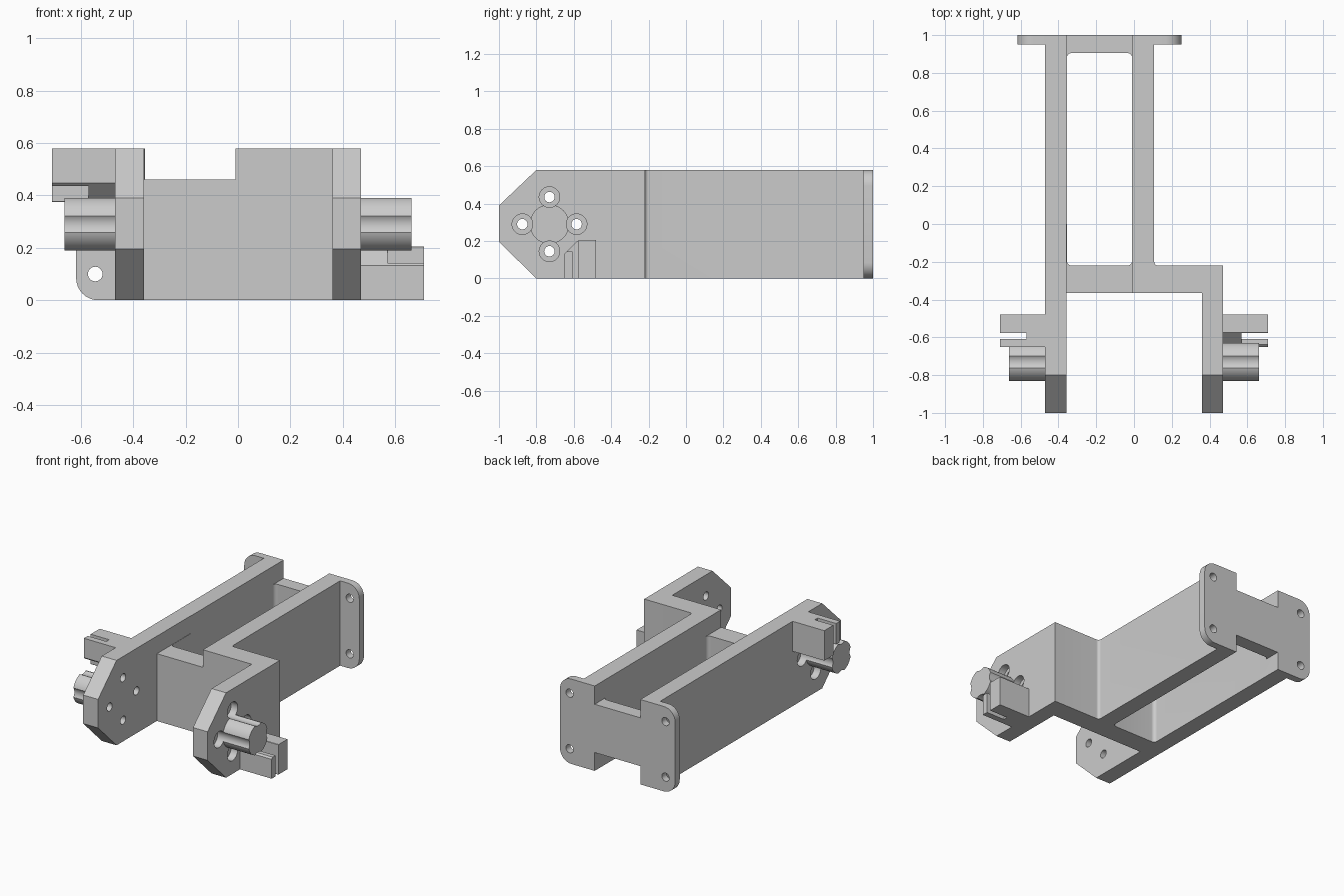
import bpy, bmesh, math
from mathutils import Vector

cube = bpy.data.objects.get("Cube")
if cube:
    bpy.data.objects.remove(cube, do_unlink=True)

grey = bpy.data.materials.new("plain grey")
grey.use_nodes = True
grey.diffuse_color = (0.6, 0.6, 0.6, 1)
grey.node_tree.nodes["Principled BSDF"].inputs["Base Color"].default_value = (0.6, 0.6, 0.6, 1)

H = 0.58            # overall height
MID = H / 2
HUB_Y = -0.73       # centre of the hub and its screw circle


def rounded(points):
    """Outline from (u, v, radius) corners, with arcs where radius > 0."""
    out = []
    for i, (u, v, r) in enumerate(points):
        p = Vector((u, v))
        if not r:
            out.append(p)
            continue
        a = (Vector(points[i - 1][:2]) - p).normalized()
        b = (Vector(points[(i + 1) % len(points)][:2]) - p).normalized()
        centre = p + (a + b) * r
        for k in range(9):
            t = k / 8 * math.pi / 2
            out.append(centre - b * r * math.cos(t) - a * r * math.sin(t))
    return out


def rect(u0, u1, v0, v1, r=0):
    return rounded([(u0, v0, r), (u1, v0, r), (u1, v1, r), (u0, v1, r)])


def circle(u, v, r, n=40):
    return [(u + r * math.cos(math.tau * k / n), v + r * math.sin(math.tau * k / n))
            for k in range(n)]


def prism(name, outline, axis, lo, hi):
    """Extrude a 2D outline along an axis."""
    place = {"x": lambda u, v, w: (w, u, v),
             "y": lambda u, v, w: (u, w, v),
             "z": lambda u, v, w: (u, v, w)}[axis]
    bm = bmesh.new()
    face = bm.faces.new([bm.verts.new(place(u, v, lo)) for u, v in outline])
    ext = bmesh.ops.extrude_face_region(bm, geom=[face])
    top = [g for g in ext["geom"] if isinstance(g, bmesh.types.BMVert)]
    bmesh.ops.translate(bm, verts=top, vec=place(0, 0, hi - lo))
    bmesh.ops.recalc_face_normals(bm, faces=bm.faces)
    mesh = bpy.data.meshes.new(name)
    bm.to_mesh(mesh)
    bm.free()
    mesh.materials.append(grey)
    obj = bpy.data.objects.new(name, mesh)
    bpy.context.collection.objects.link(obj)
    return obj


def combine(obj, cutter, operation="DIFFERENCE"):
    """Apply a boolean and remove the cutter."""
    mod = obj.modifiers.new("cut", "BOOLEAN")
    mod.operation, mod.solver, mod.object = operation, "EXACT", cutter
    bpy.context.view_layer.objects.active = obj
    bpy.ops.object.modifier_apply(modifier=mod.name)
    bpy.data.objects.remove(cutter, do_unlink=True)


# Frame: two long rails, cross wall and two ears from one plan outline
frame = prism("frame", rounded([
    (-0.47, -1, 0), (-0.358, -1, 0), (-0.358, -0.365, 0), (0.36, -0.365, 0),
    (0.36, -1, 0), (0.47, -1, 0), (0.47, -0.22, 0), (0.107, -0.22, 0.02),
    (0.107, 1, 0), (-0.47, 1, 0)]), "z", 0, H)
# Chamfered ear tips
combine(frame, prism("side_profile", [
    (-1, 0.195), (-0.8, 0), (1.1, 0), (1.1, H), (-0.8, H), (-1, 0.39)],
    "x", -1, 1), "INTERSECT")
# Window between the rails, and notches in the end walls
combine(frame, prism("window", rect(-0.355, -0.01, -0.22, 0.905, 0.025), "z", -0.1, 1))
combine(frame, prism("front_notch", rect(-0.357, -0.01, 0.46, 1), "y", -0.5, 0))
combine(frame, prism("back_top_notch", rect(-0.355, -0.01, 0.455, 1), "y", 0.8, 1.1))
combine(frame, prism("back_bottom_notch", rect(-0.355, -0.01, -0.1, 0.125), "y", 0.8, 1.1))

SCREWS = [(HUB_Y + 0.145 * dy, MID + 0.145 * dz)
          for dy, dz in ((1, 0), (-1, 0), (0, 1), (0, -1))]
parts = [frame]

for side, label in ((1, "left"), (-1, "right")):
    def span(a, b):
        return sorted((side * a, side * b))

    # Fluted hub on the outside of the ear
    hub = prism(label + "_hub", circle(HUB_Y, MID, 0.105, 64), "x", *span(0.47, 0.663))
    # Screw holes, with recesses that also scallop the hub
    for y, z in SCREWS:
        combine(frame, prism("hole", circle(y, z, 0.028, 24), "x", *span(0.3, 0.6)))
        combine(frame, prism("recess", circle(y, z, 0.055), "x", *span(0.42, 0.6)))
        combine(hub, prism("flute", circle(y, z, 0.055), "x", *span(0.4, 0.8)))

    # Slotted cable clip: low on the left, high on the right
    def height(z):
        return z if side > 0 else H - z
    clip = prism(label + "_clip", [(y, height(z)) for y, z in (
        (-0.48, 0), (-0.48, 0.205), (-0.575, 0.205), (-0.65, 0.132), (-0.65, 0))],
        "x", *span(0.47, 0.71))
    combine(clip, prism("slot", rect(*span(0.57, 0.8), -0.608, -0.577), "z", -0.1, 1))
    # Lowered top of the thin clip finger
    z0, z1 = sorted((height(0.143), height(0.3)))
    combine(clip, prism("finger_top", rect(-0.7, -0.59, z0, z1), "x", *span(0.57, 0.8)))
    parts += [hub, clip]

# Mounting flanges with rounded outer corners and two bolt holes each
R = 0.085
for label, outline, hole_x in (
        ("right", [(-0.47, 0, 0), (-0.47, H, 0), (-0.618, H, R), (-0.618, 0, R)], -0.545),
        ("left", [(0.107, 0, 0), (0.252, 0, R), (0.252, H, R), (0.107, H, 0)], 0.18)):
    flange = prism(label + "_flange", rounded(outline), "y", 0.95, 1)
    for z in (0.1, H - 0.1):
        combine(flange, prism("bolt_hole", circle(hole_x, z, 0.028, 24), "y", 0.9, 1.1))
    parts.append(flange)

# Smooth the curved walls, keep hard edges
bpy.ops.object.select_all(action="DESELECT")
for obj in parts:
    obj.select_set(True)
bpy.context.view_layer.objects.active = frame
bpy.ops.object.shade_smooth_by_angle(angle=math.radians(30))
